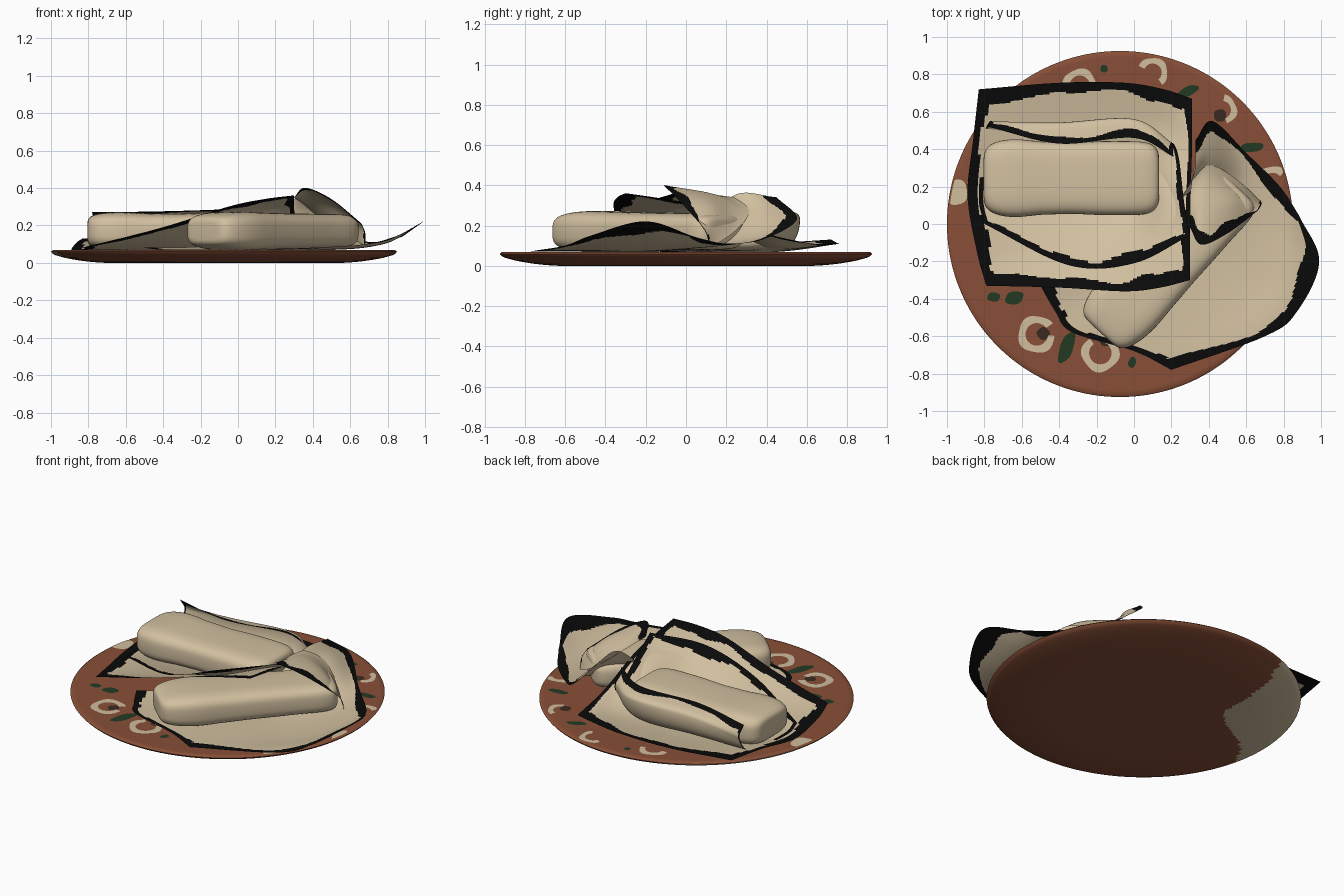
import bpy, bmesh, math
from mathutils import Vector

if "Cube" in bpy.data.objects:
    bpy.data.objects.remove(bpy.data.objects["Cube"])


def srgb(name, r, g, b):
    f = lambda c: c / 255 / 12.92 if c < 10 else ((c / 255 + 0.055) / 1.055) ** 2.4
    m = bpy.data.materials.new(name)
    m.diffuse_color = (f(r), f(g), f(b), 1)
    m.use_nodes = True
    m.node_tree.nodes["Principled BSDF"].inputs["Base Color"].default_value = m.diffuse_color
    return m


CREAM = srgb("husk cream", 210, 192, 160)
BLACK = srgb("husk edge black", 10, 10, 10)
CLAY = srgb("terracotta", 136, 79, 55)
PAINT = srgb("painted cream", 208, 190, 158)
GREEN = srgb("painted green", 34, 58, 36)
DARK = srgb("painted dark brown", 58, 42, 32)
CX = -0.075  # plate centre


def finish(name, bm, mats, smooth=50):
    me = bpy.data.meshes.new(name)
    bm.to_mesh(me)
    bm.free()
    ob = bpy.data.objects.new(name, me)
    bpy.context.collection.objects.link(ob)
    for m in mats:
        me.materials.append(m)
    bpy.ops.object.select_all(action='DESELECT')
    ob.select_set(True)
    bpy.context.view_layer.objects.active = ob
    bpy.ops.object.shade_smooth_by_angle(angle=math.radians(smooth))
    return ob


def spline(pts, t):
    """Point at t (0..1) on a Catmull-Rom curve through pts."""
    n = len(pts) - 1
    i = min(int(t * n), n - 1)
    f = t * n - i
    p1, p2 = pts[i], pts[i + 1]
    p0 = pts[i - 1] if i > 0 else 2 * p1 - p2
    p3 = pts[i + 2] if i + 2 <= n else 2 * p2 - p1
    return 0.5 * (2 * p1 + (p2 - p0) * f + (2 * p0 - 5 * p1 + 4 * p2 - p3) * f * f
                  + (3 * p1 - p0 - 3 * p2 + p3) * f ** 3)


def sheet(name, rows, border, n=110):
    """Curled husk through control rows; border = black widths (first, last, left, right)."""
    rows = [[Vector(p) - Vector((0, 0, 0.009)) for p in r] for r in rows]
    bm = bmesh.new()
    grid = []
    for i in range(n + 1):
        line = [spline(r, i / n) for r in rows]
        grid.append([bm.verts.new(spline(line, j / n)) for j in range(n + 1)])
    up = 0
    for i in range(n):
        for j in range(n):
            f = bm.faces.new((grid[i][j], grid[i][j + 1], grid[i + 1][j + 1], grid[i + 1][j]))
            u, v = (i + 0.5) / n, (j + 0.5) / n
            wu = 1 + 0.3 * math.sin(9 * u + 1) + 0.15 * math.sin(23 * u)
            wv = 1 + 0.3 * math.sin(8 * v + 2) + 0.15 * math.sin(21 * v)
            a, b, l, r = border
            f.material_index = int(v < a * wu or v > 1 - b * wu or u < l * wv or u > 1 - r * wv)
            f.normal_update()
            up += f.normal.z
    if up < 0:
        bmesh.ops.reverse_faces(bm, faces=bm.faces)
    return finish(name, bm, [CREAM, BLACK])


def tamale(name, centre, size, angle, phase):
    """Soft log: rounded-rectangle sections that close at blunt ends."""
    bm = bmesh.new()
    n, m = 40, 48
    pw = lambda c, e: math.copysign(abs(c) ** e, c)
    rings = []
    for i in range(1, n):
        a = math.pi * i / n - math.pi / 2
        x, s = pw(math.sin(a), 0.4), pw(math.cos(a), 0.3)
        k = 1 + 0.05 * math.cos(3.5 * x + phase) + 0.02 * math.sin(7 * x)
        rings.append([bm.verts.new((x * size[0] / 2, s * k * size[1] / 2 * pw(math.cos(b), 0.5),
                                    s * k * size[2] / 2 * pw(math.sin(b), 0.6)))
                      for b in (2 * math.pi * j / m for j in range(m))])
    for p, q in zip(rings, rings[1:]):
        for j in range(m):
            bm.faces.new((p[j], p[(j + 1) % m], q[(j + 1) % m], q[j]))
    bm.faces.new(rings[0])
    bm.faces.new(rings[-1])
    bmesh.ops.recalc_face_normals(bm, faces=bm.faces)
    ob = finish(name, bm, [CREAM], 80)
    ob.location, ob.rotation_euler = centre, (0, 0, angle)


# plate: lathed profile, glaze patch on the underside
profile = [(0.2, 0), (0.35, 0)] + [(0.4 + 0.02 * i, 0) for i in range(12)] + [
    (0.65, 0.001), (0.68, 0.003), (0.715, 0.006), (0.75, 0.01), (0.785, 0.015), (0.82, 0.021),
    (0.85, 0.027), (0.88, 0.035), (0.9, 0.041), (0.915, 0.048), (0.925, 0.06), (0.915, 0.068),
    (0.89, 0.068), (0.8, 0.067), (0.4, 0.067)]
bm = bmesh.new()
N = 200
rings = [[bm.verts.new((CX + r * math.cos(2 * math.pi * i / N), r * math.sin(2 * math.pi * i / N), z))
          for i in range(N)] for r, z in profile]
for a, b in zip(rings, rings[1:]):
    for i in range(N):
        bm.faces.new((a[i], a[(i + 1) % N], b[(i + 1) % N], b[i]))
bm.faces.new(rings[0][::-1])
bm.faces.new(rings[-1])
bmesh.ops.recalc_face_normals(bm, faces=bm.faces)
for f in bm.faces:
    c = f.calc_center_median()
    if f.normal.z < -0.05:
        r, u = (c.y - c.x + CX) / 1.414, (c.x - CX + c.y) / 1.414
        edge = 0.49 + 0.03 * math.sin(9 * u) + max(0, u + 0.1) * 0.75
        f.material_index = int(r > edge and u < 0.42)
finish("plate", bm, [CLAY, PAINT], 40)


# painted decoration: thin flat rings and blobs on the plate
def blob(name, mat, x, y, rx, ry, turn=0.0, hole=0.0, arc=6.2832):
    bm = bmesh.new()
    n = 40
    outer, inner = [], []
    for i in range(n + 1):
        a = arc * i / n
        k = 1 + 0.05 * math.sin(4 * a + 9 * x)
        for s, out in ((k, outer), (hole, inner)):
            px, py = rx * s * math.cos(a), ry * s * math.sin(a)
            q = Vector((x + px * math.cos(turn) - py * math.sin(turn),
                        y + px * math.sin(turn) + py * math.cos(turn), 0.0695))
            d = Vector((q.x - CX, q.y, 0))
            if d.length > 0.915:  # keep paint on the plate
                q -= d * (1 - 0.915 / d.length)
            out.append(bm.verts.new(q))
    for i in range(n):
        bm.faces.new((inner[i], outer[i], outer[i + 1], inner[i + 1]))
    bmesh.ops.remove_doubles(bm, verts=bm.verts, dist=1e-5)
    finish(name, bm, [mat])


for k, (x, y, r, t, arc) in enumerate([
        (-0.52, -0.59, 0.10, 0.6, 5.6), (-0.18, -0.69, 0.10, 2.2, 5.2), (-0.29, 0.74, 0.09, 0.2, 3.0),
        (0.10, 0.81, 0.08, -0.9, 3.6), (0.47, 0.61, 0.08, -1.2, 2.6), (0.74, 0.22, 0.09, 0.7, 3.0),
        (0.72, -0.42, 0.08, -1.5, 4.0)]):
    blob(f"cream_ring_{k}", PAINT, x, y, r, r, t, 0.6, arc)
for k, (x, y, rx, ry, t) in enumerate([
        (-0.95, 0.17, 0.06, 0.07, 0), (0.63, -0.56, 0.05, 0.03, 0.7), (0.82, -0.13, 0.03, 0.07, 0)]):
    blob(f"cream_spot_{k}", PAINT, x, y, rx, ry, t)
for k, (x, y, rx, ry, t) in enumerate([
        (-0.75, -0.39, 0.035, 0.025, 0), (-0.64, -0.395, 0.05, 0.035, 0.3), (-0.36, -0.66, 0.09, 0.035, 1.2),
        (-0.01, -0.74, 0.03, 0.02, 1.3), (-0.16, 0.83, 0.02, 0.02, 0), (0.29, 0.71, 0.06, 0.025, 0.4),
        (0.63, 0.41, 0.065, 0.025, 0.1)]):
    blob(f"green_leaf_{k}", GREEN, x, y, rx, ry, t)
for k, (x, y) in enumerate([(-0.485, -0.585), (0.46, 0.58), (-0.15, -0.62)]):
    blob(f"dark_spot_{k}", DARK, x, y, 0.034, 0.034)

# tamales
tamale("left_tamale", (-0.335, 0.245, 0.17), (0.94, 0.40, 0.195), 0, 3)
tamale("right_tamale", (0.185, -0.19, 0.17), (1.07, 0.37, 0.195), math.radians(47), 2)

# left husk, rows from back to front, its front right corner riding over the right tamale
sheet("left_husk", [
    [(-.83, .72, .14), (-.4, .755, .12), (-.05, .755, .12), (.16, .72, .12), (.31, .67, .11)],
    [(-.86, .45, .12), (-.4, .48, .085), (-.05, .48, .085), (.18, .43, .11), (.31, .4, .17)],
    [(-.89, .15, .08), (-.4, .15, .078), (-.05, .15, .09), (.17, .1, .25), (.3, .1, .30)],
    [(-.84, -.15, .08), (-.4, -.12, .13), (-.05, -.1, .22), (.13, -.1, .295), (.3, -.1, .34)],
    [(-.79, -.33, .1), (-.4, -.34, .2), (-.05, -.36, .31), (.14, -.34, .35), (.3, -.3, .37)]],
    (.055, .065, .03, .055))

# inner husk curling up behind the left tamale
sheet("left_inner_husk", [
    [(-.78, .52, .28), (-.4, .43, .285), (0, .46, .30), (.21, .36, .33)],
    [(-.77, .55, .2), (-.4, .54, .24), (0, .56, .25), (.21, .43, .25)],
    [(-.8, .47, .1), (-.4, .48, .1), (0, .48, .1), (.24, .35, .18)],
    [(-.83, .15, .09), (-.4, .15, .09), (0, .15, .11), (.27, .1, .31)],
    [(-.8, 0, .1), (-.35, -.22, .19), (0, -.21, .31), (.3, -.06, .37)]],
    (.08, .035, .015, .03))

# right husk, rows from lower left to upper right, points from inner to outer side
sheet("right_husk", [
    [(-.5, -.33, .09), (-.42, -.47, .08), (-.33, -.58, .08), (0, -.68, .08), (.2, -.78, .08)],
    [(-.15, -.1, .10), (-.05, -.25, .08), (.1, -.4, .08), (.4, -.55, .085), (.7, -.6, .11)],
    [(.15, .05, .16), (.25, -.05, .1), (.4, -.15, .08), (.65, -.35, .09), (.87, -.47, .16)],
    [(.31, .24, .36), (.4, .29, .27), (.57, .2, .12), (.78, -.1, .11), (.99, -.2, .23)],
    [(.33, .45, .35), (.42, .55, .24), (.6, .38, .14), (.78, .2, .12), (.88, .05, .15)]],
    (.025, .065, .0, .075))

# hood of husk folded over the end of the right tamale
sheet("right_husk_hood", [
    [(.3, -.02, .36), (.36, -.11, .41), (.5, -.05, .35), (.66, .07, .22)],
    [(.3, .15, .36), (.39, .14, .36), (.53, .13, .30), (.68, .1, .17)],
    [(.32, .3, .34), (.43, .31, .26), (.56, .23, .17), (.68, .12, .1)]],
    (.15, .0, .0, .02), 60)
